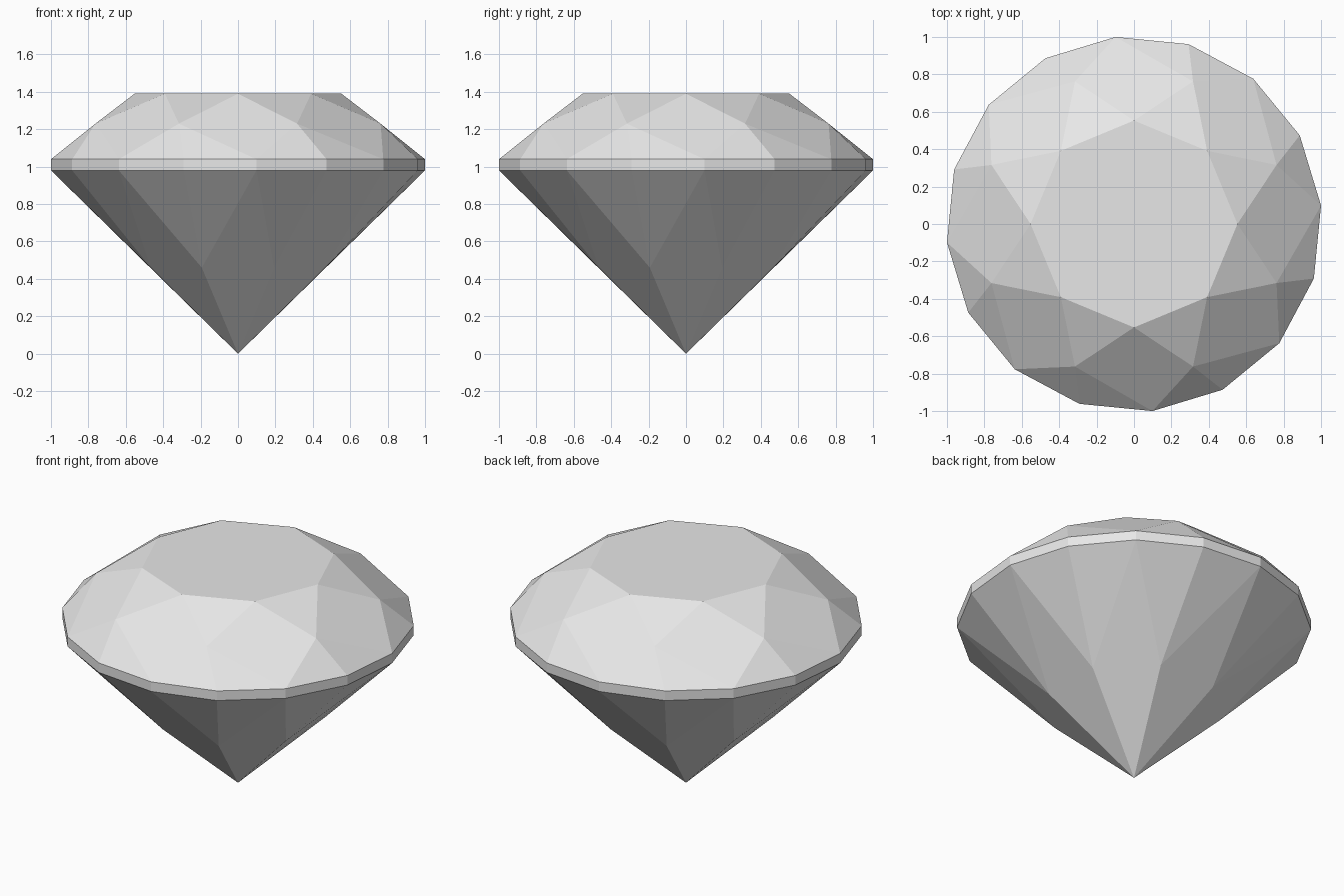
import bpy
import bmesh
from math import cos, sin, radians

cube = bpy.data.objects.get("Cube")
if cube:
    bpy.data.objects.remove(cube, do_unlink=True)

SIDES = 8
STEP = 360 / SIDES
TWIST = STEP / 8                                # girdle is turned slightly against the facets
GIRDLE_R = 1 / cos(radians(TWIST))

gem = bmesh.new()


def ring(count, radius, z, start):
    """Ring of vertices, counter-clockwise seen from above."""
    angles = [radians(start + 360 * i / count) for i in range(count)]
    return [gem.verts.new((radius * cos(a), radius * sin(a), z)) for a in angles]


table = ring(SIDES, 0.553, 1.39, 0)
crown = ring(SIDES, 0.825, 1.23, STEP / 2)
girdle_top = ring(2 * SIDES, GIRDLE_R, 1.04, TWIST)
girdle_low = ring(2 * SIDES, GIRDLE_R, 0.98, TWIST)
pavilion = ring(SIDES, 0.505, 0.46, STEP / 2)
culet = gem.verts.new((0, 0, 0))

# Table
gem.faces.new(table)

for i in range(SIDES):
    nxt = (i + 1) % SIDES
    a, b, c = 2 * i, 2 * i + 1, 2 * nxt
    # Crown: star, kite and two upper girdle facets
    gem.faces.new((table[i], crown[i], table[nxt]))
    gem.faces.new((table[i], crown[i - 1], girdle_top[a], crown[i]))
    gem.faces.new((crown[i], girdle_top[a], girdle_top[b]))
    gem.faces.new((crown[i], girdle_top[b], girdle_top[c]))
    # Girdle band
    for p, q in ((a, b), (b, c)):
        gem.faces.new((girdle_low[p], girdle_low[q], girdle_top[q], girdle_top[p]))
    # Pavilion: two lower girdle facets and the main kite
    gem.faces.new((pavilion[i], girdle_low[b], girdle_low[a]))
    gem.faces.new((pavilion[i], girdle_low[c], girdle_low[b]))
    gem.faces.new((culet, pavilion[i], girdle_low[a], pavilion[i - 1]))

bmesh.ops.recalc_face_normals(gem, faces=gem.faces)
mesh = bpy.data.meshes.new("cut_gemstone")
gem.to_mesh(mesh)
gem.free()

# Single pale grey stone colour
grey = bpy.data.materials.new("pale_grey")
grey.use_nodes = True
colour = (0.8, 0.8, 0.8, 1)
grey.diffuse_color = colour
grey.node_tree.nodes["Principled BSDF"].inputs["Base Color"].default_value = colour
mesh.materials.append(grey)

bpy.context.collection.objects.link(bpy.data.objects.new("cut_gemstone", mesh))
